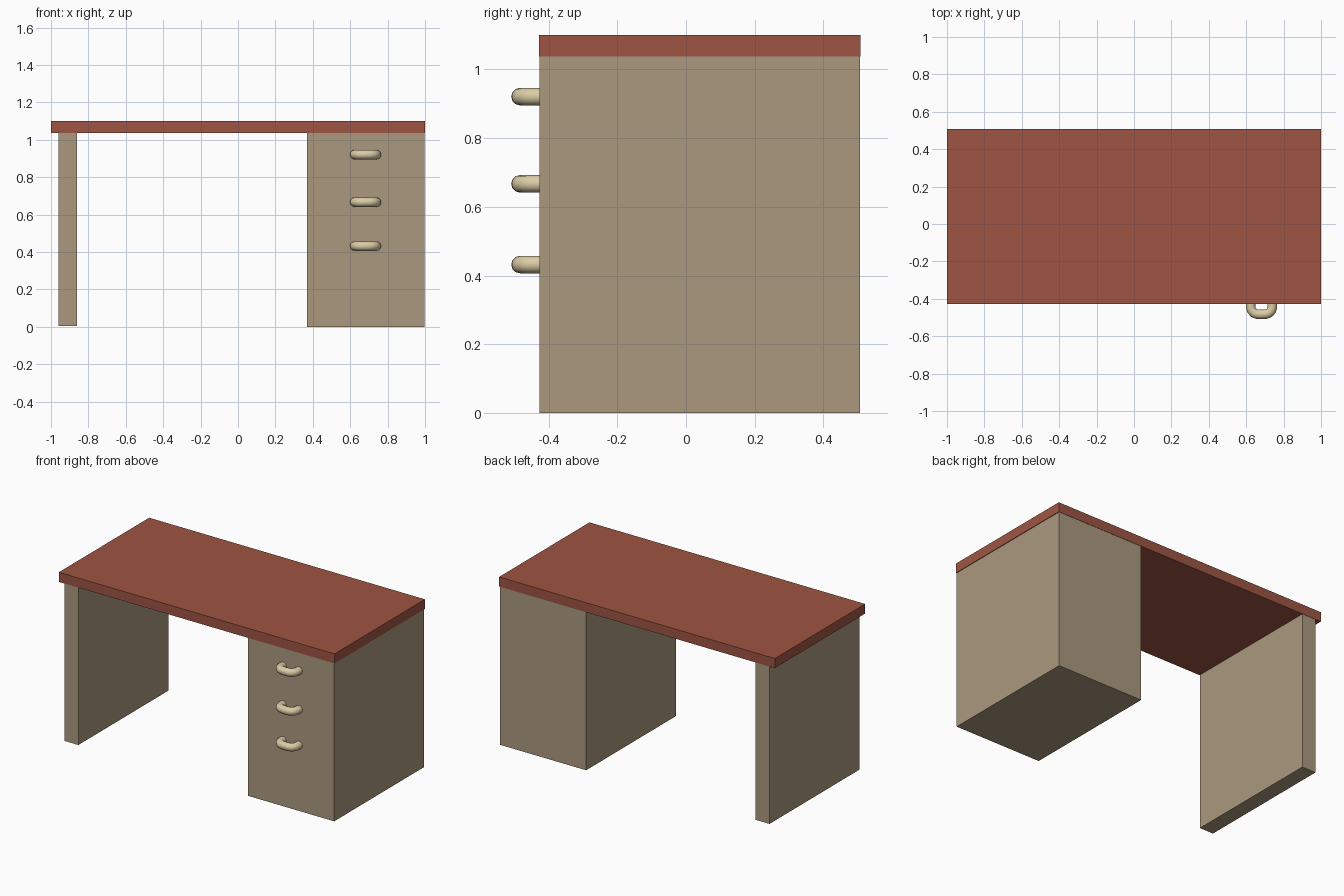
import bpy, math

if "Cube" in bpy.data.objects:
    bpy.data.objects.remove(bpy.data.objects["Cube"])


def material(name, rgb):
    m = bpy.data.materials.new(name)
    lin = [((c / 255 + 0.055) / 1.055) ** 2.4 for c in rgb]
    m.diffuse_color = (*lin, 1)
    m.use_nodes = True
    m.node_tree.nodes["Principled BSDF"].inputs["Base Color"].default_value = m.diffuse_color
    return m


RED = material("red brown", (158, 85, 67))
TAN = material("tan", (171, 153, 127))
CREAM = material("cream", (218, 204, 166))


def box(name, lo, hi, mat):
    bpy.ops.mesh.primitive_cube_add(size=1, location=[(a + b) / 2 for a, b in zip(lo, hi)])
    ob = bpy.context.object
    ob.name = name
    ob.scale = [b - a for a, b in zip(lo, hi)]
    bpy.ops.object.transform_apply(location=False, rotation=False, scale=True)
    ob.data.materials.append(mat)
    return ob


def handle(name, x, z):
    # Rounded U-shaped tube whose ends sink into the drawer front
    half = [(-0.058, -0.41), (-0.058, -0.445), (-0.053, -0.462),
            (-0.041, -0.476), (-0.024, -0.482)]
    path = half + [(0, -0.4835)] + [(-px, py) for px, py in reversed(half)]
    cu = bpy.data.curves.new(name, 'CURVE')
    cu.dimensions = '3D'
    cu.bevel_depth = 0.0255
    cu.bevel_resolution = 4
    sp = cu.splines.new('POLY')
    sp.points.add(len(path) - 1)
    for p, (px, py) in zip(sp.points, path):
        p.co = (x + px, py, z, 1)
    ob = bpy.data.objects.new(name, cu)
    bpy.context.collection.objects.link(ob)
    cu.materials.append(CREAM)
    bpy.ops.object.select_all(action='DESELECT')
    ob.select_set(True)
    bpy.context.view_layer.objects.active = ob
    bpy.ops.object.convert(target='MESH')
    bpy.ops.object.shade_smooth_by_angle(angle=math.radians(50))


# Desk top, side panel and drawer cabinet
box("desk_top", (-1, -0.428, 1.037), (1, 0.508, 1.10), RED)
box("side_panel", (-0.96, -0.426, 0.004), (-0.86, 0.506, 1.037), TAN)
box("drawer_cabinet", (0.37, -0.426, 0), (0.996, 0.506, 1.037), TAN)

# Drawer handles
for i, z in enumerate((0.921, 0.667, 0.432)):
    handle(f"drawer_handle_{i + 1}", 0.682, z)
